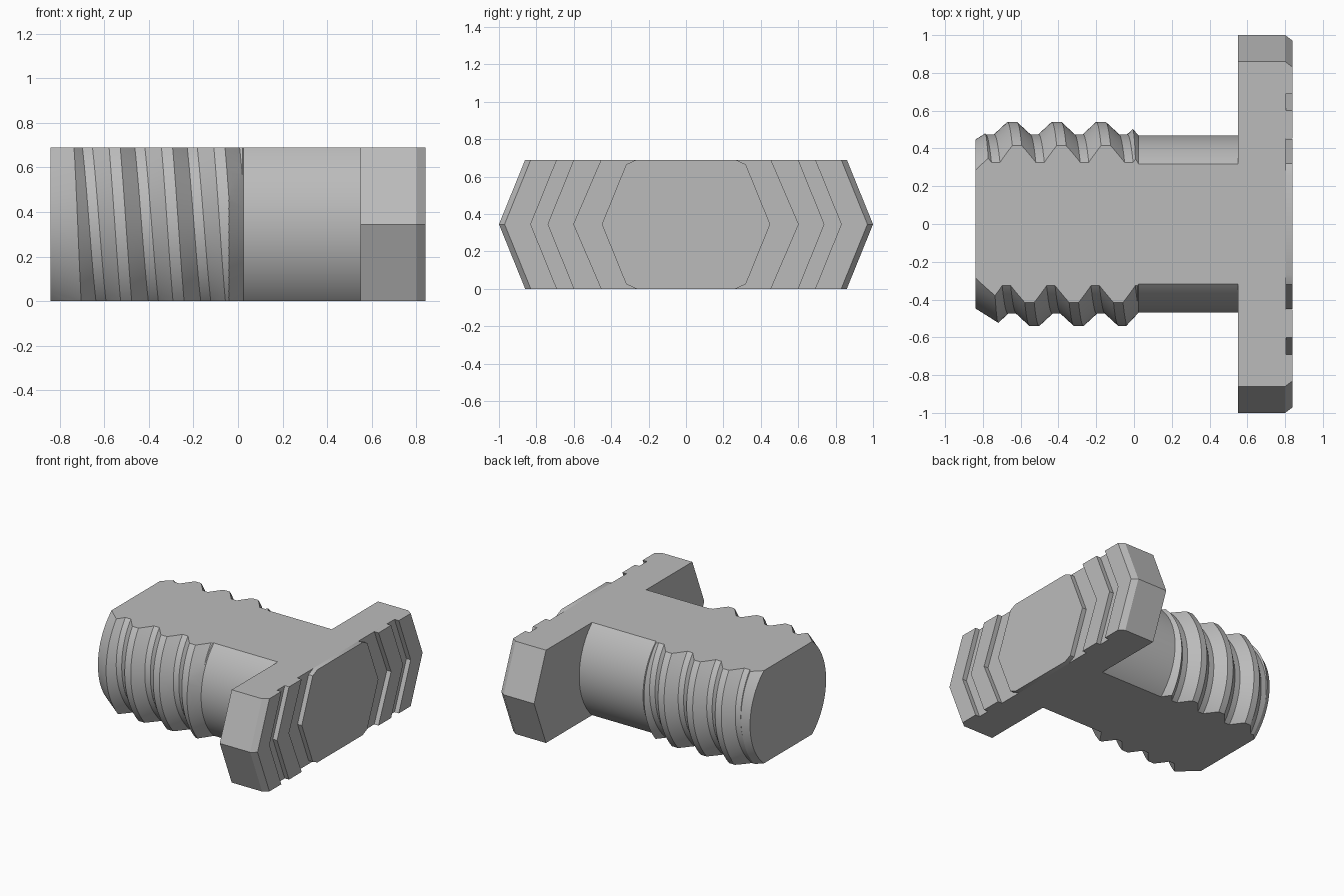
import bpy, bmesh, math

if "Cube" in bpy.data.objects:
    bpy.data.objects.remove(bpy.data.objects["Cube"], do_unlink=True)

H = 0.69          # thickness between the flats
MID = H / 2
PITCH = 0.235
SEG = 96

steel = bpy.data.materials.new("plain grey")
steel.use_nodes = True
GREY = (0.5, 0.5, 0.5, 1)
steel.diffuse_color = GREY
steel.node_tree.nodes["Principled BSDF"].inputs["Base Color"].default_value = GREY


def make(name, bm):
    bmesh.ops.recalc_face_normals(bm, faces=bm.faces[:])
    mesh = bpy.data.meshes.new(name)
    bm.to_mesh(mesh)
    bm.free()
    mesh.materials.append(steel)
    obj = bpy.data.objects.new(name, mesh)
    bpy.context.collection.objects.link(obj)
    return obj


def loft(name, sections):
    """Solid through rings of 3D points, capped at both ends."""
    bm = bmesh.new()
    rings = [[bm.verts.new(p) for p in ring] for ring in sections]
    n = len(rings[0])
    for a, b in zip(rings, rings[1:]):
        for i in range(n):
            j = (i + 1) % n
            bm.faces.new((a[i], a[j], b[j], b[i]))
    bm.faces.new(rings[0])
    bm.faces.new(rings[-1])
    return make(name, bm)


def combine(obj, tool, operation):
    mod = obj.modifiers.new(operation, 'BOOLEAN')
    mod.operation, mod.object, mod.solver = operation, tool, 'EXACT'
    bpy.ops.object.select_all(action='DESELECT')
    bpy.context.view_layer.objects.active = obj
    obj.select_set(True)
    bpy.ops.object.modifier_apply(modifier=mod.name)
    bpy.data.objects.remove(tool, do_unlink=True)


def polar(x, r, i):
    t = math.tau * i / SEG
    return (x, r * math.cos(t), MID + r * math.sin(t))


def helical_rod(name, profile, first, last):
    """Thread profile swept round the x axis; each turn joins the next."""
    bm = bmesh.new()
    cols = [(x + k * PITCH, r) for k in range(first, last) for x, r in profile]
    step = len(profile)
    grid = [[bm.verts.new(polar(x + PITCH * i / SEG, r, i)) for i in range(SEG)]
            for x, r in cols]

    def vert(j, i):
        return grid[j][i] if i < SEG else grid[j + step][0]

    end = len(cols) - 1 - step
    for j in range(end):
        for i in range(SEG):
            bm.faces.new((vert(j, i), vert(j, i + 1), vert(j + 1, i + 1), vert(j + 1, i)))
    for j in (0, end):
        loop = [vert(j, i) for i in range(SEG + 1)]
        loop += [grid[k][0] for k in range(j + step - 1, j, -1)]
        hub = bm.verts.new((cols[j][0], 0, MID))
        for a, b in zip(loop, loop[1:] + loop[:1]):
            bm.faces.new((a, b, hub))
    return make(name, bm)


# Threaded shaft: endless thread trimmed by a turned envelope, then by two flats
shaft = helical_rod("threaded_shaft",
                    [(-0.67, 0.54), (-0.62, 0.54), (-0.55, 0.475), (-0.505, 0.475)], -4, 8)
envelope = [(-0.84, 0.447), (-0.66, 0.56), (-0.06, 0.56), (0.025, 0.469), (0.6, 0.469)]
combine(shaft, loft("envelope", [[polar(x, r, i + 0.5) for i in range(SEG)]
                                 for x, r in envelope]), 'INTERSECT')
combine(shaft, loft("flats", [[(x, -2, 0), (x, 2, 0), (x, 2, H), (x, -2, H)]
                              for x in (-1, 1)]), 'INTERSECT')


# Hexagonal cross bar with bevelled ends on its outer face
def hexagon(x, inset):
    a, b = 0.86 - inset, 1 - inset
    return [(x, -a, 0), (x, a, 0), (x, b, MID), (x, a, H), (x, -a, H), (x, -b, MID)]


bar = loft("grip_bar", [hexagon(0.55, 0), hexagon(0.80, 0), hexagon(0.84, 0.03)])


# Chevron grooves cut into the outer face, mirrored to each side
def chevron(side, inner, outer):
    edge = inner + [(y, H - z) for y, z in reversed(inner[:-1])]
    back = outer + [(y, H - z) for y, z in reversed(outer[:-1])]
    points = edge + back[::-1]
    return loft("groove", [[(x, side * y, z) for y, z in points] for x in (0.805, 0.9)])


over = H + 0.05
for side in (1, -1):
    combine(bar, chevron(side, [(0.58, over), (0.74, MID)],
                         [(0.67, over), (0.83, MID)]), 'DIFFERENCE')
    combine(bar, chevron(side, [(0.14, over), (0.265, H), (0.32, 0.665), (0.45, MID)],
                         [(0.43, over), (0.6, MID)]), 'DIFFERENCE')

# Join into one solid
combine(shaft, bar, 'UNION')
shaft.name = "thumb_bolt"
bpy.ops.object.shade_smooth_by_angle(angle=math.radians(25))
